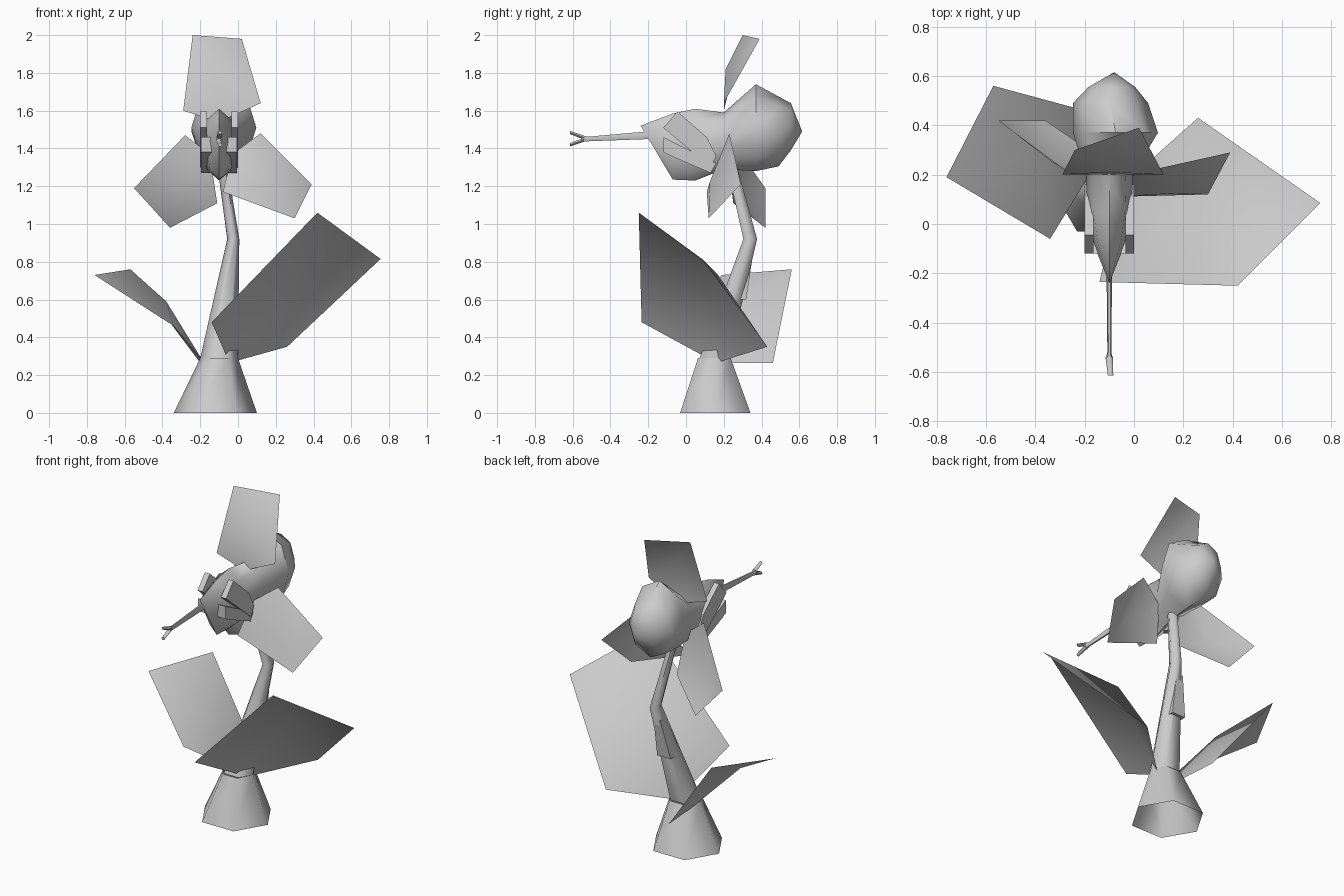
import bpy, bmesh, math
from mathutils import Vector

cube = bpy.data.objects.get("Cube")
if cube:
    bpy.data.objects.remove(cube, do_unlink=True)

grey = bpy.data.materials.new("plain_grey")
grey.use_nodes = True
COLOUR = (0.6, 0.6, 0.6, 1)
grey.diffuse_color = COLOUR
for node in grey.node_tree.nodes:
    if node.type == 'BSDF_PRINCIPLED':
        node.inputs["Base Color"].default_value = COLOUR


def finish(name, bm, sharp=None):
    """Turn a bmesh into a named object, smooth below the sharp angle."""
    bmesh.ops.recalc_face_normals(bm, faces=bm.faces)
    mesh = bpy.data.meshes.new(name)
    bm.to_mesh(mesh)
    bm.free()
    mesh.materials.append(grey)
    if sharp:
        for p in mesh.polygons:
            p.use_smooth = True
        mesh.set_sharp_from_angle(angle=math.radians(sharp))
    obj = bpy.data.objects.new(name, mesh)
    bpy.context.scene.collection.objects.link(obj)
    return obj


def loft(name, rings, u, v, sides, sharp=65, capped=True):
    """Skin rings of (centre, radius along u, radius along v)."""
    bm = bmesh.new()
    u, v = Vector(u), Vector(v)
    rows = []
    for centre, ru, rv in rings:
        row = []
        for i in range(sides):
            a = math.tau * i / sides
            row.append(bm.verts.new(Vector(centre) + u * ru * math.cos(a) + v * rv * math.sin(a)))
        rows.append(row)
    for a, b in zip(rows, rows[1:]):
        for i in range(sides):
            j = (i + 1) % sides
            bm.faces.new((a[i], a[j], b[j], b[i]))
    if capped:
        bm.faces.new(rows[0])
        bm.faces.new(rows[-1])
    bmesh.ops.remove_doubles(bm, verts=bm.verts, dist=0.0005)
    return finish(name, bm, sharp)


def blade(name, centre, outline):
    """Thin cupped leaf: triangles fanning from a raised centre to the outline."""
    bm = bmesh.new()
    hub = bm.verts.new(centre)
    rim = [bm.verts.new(p) for p in outline]
    for i, vert in enumerate(rim):
        bm.faces.new((hub, rim[i - 1], vert))
    return finish(name, bm, 75)


def slab(name, outline, x0, x1):
    """Extrude a side outline of (y, z) points across x."""
    bm = bmesh.new()
    face = bm.faces.new([bm.verts.new((x0, y, z)) for y, z in outline])
    new = bmesh.ops.extrude_face_region(bm, geom=[face])["geom"]
    moved = [g for g in new if isinstance(g, bmesh.types.BMVert)]
    bmesh.ops.translate(bm, verts=moved, vec=(x1 - x0, 0, 0))
    return finish(name, bm)


X, Y, Z = (1, 0, 0), (0, 1, 0), (0, 0, 1)

# Flared open foot, bent stem and a square bud behind it
loft("foot", [((-.12, .155, 0), .22, .215), ((-.1, .15, .29), .1, .1)], X, Y, 6, capped=False)
loft("stem", [((-.1, .15, .29), .1, .09), ((-.025, .34, .92), .032, .042),
              ((-.085, .24, 1.32), .026, .03)], X, Y, 6, capped=False)
loft("stem_bud", [((-.045, .34, .84), .5, .5), ((-.068, .288, .6), 1, 1)],
     (.047, .03, 0), (-.047, .03, 0), 4, 30)

# Head: pointed snout, waist, round bulb behind
loft("head", [((-.1, -.24, 1.52), 0, 0), ((-.1, -.07, 1.41), .068, .175),
              ((-.1, .05, 1.42), .09, .19), ((-.1, .2, 1.44), .095, .15),
              ((-.075, .37, 1.51), .172, .23), ((-.095, .49, 1.49), .152, .185),
              ((-.09, .555, 1.515), .095, .125), ((-.08, .615, 1.49), 0, 0)], X, Z, 8, 50)

# Paired plates on both sides of the snout
for side, s in (("left", 1), ("right", -1)):
    inner, outer = -.1 + s * .065, -.1 + s * .1
    slab(side + "_upper_plate", [(-.12, 1.51), (-.045, 1.595), (.11, 1.46), (.16, 1.36), (.13, 1.3)],
         inner, outer)
    slab(side + "_lower_plate", [(-.12, 1.46), (-.12, 1.38), (-.08, 1.36), (.13, 1.27), (.16, 1.32)],
         -.1 + s * .04, -.1 + s * .095)

# Tongue with forked tip
loft("tongue", [((-.1, -.12, 1.475), .012, .026), ((-.1, -.52, 1.45), .008, .014),
                ((-.1, -.55, 1.452), .016, .02)], X, Z, 6)
for label, s in (("upper", 1), ("lower", -1)):
    loft(label + "_tongue_fork", [((-.1, -.54, 1.452 + s * .006), .015, .012),
                                  ((-.095, -.613, 1.452 + s * .032), .011, .01)], X, Z, 6)

# Petals behind the snout: base, edge, tip corners, edge
blade("top_petal", (-.1, .21, 1.82),
      [(-.1, .2, 1.54), (-.29, .2, 1.6), (-.24, .3, 2), (.02, .39, 1.98), (.12, .2, 1.64)])
blade("right_petal", (-.33, .25, 1.2),
      [(-.15, .22, 1.37), (-.28, .22, 1.47), (-.55, .42, 1.19), (-.36, .42, .98), (-.11, .25, 1.11)])
blade("left_petal", (.17, .125, 1.22),
      [(-.03, .19, 1.37), (.12, .23, 1.48), (.39, .29, 1.21), (.3, .12, 1.03), (-.08, .11, 1.17)])

# Large leaves at the stem base
blade("left_leaf", (.26, .17, .73),
      [(-.045, .16, .265), (-.14, -.235, .48), (.42, -.25, 1.06), (.755, .085, .815), (.26, .43, .35)])
blade("right_leaf", (-.38, .28, .59),
      [(-.18, .2, .265), (-.34, -.06, .46), (-.76, .19, .73), (-.57, .56, .76), (-.2, .46, .265)])
